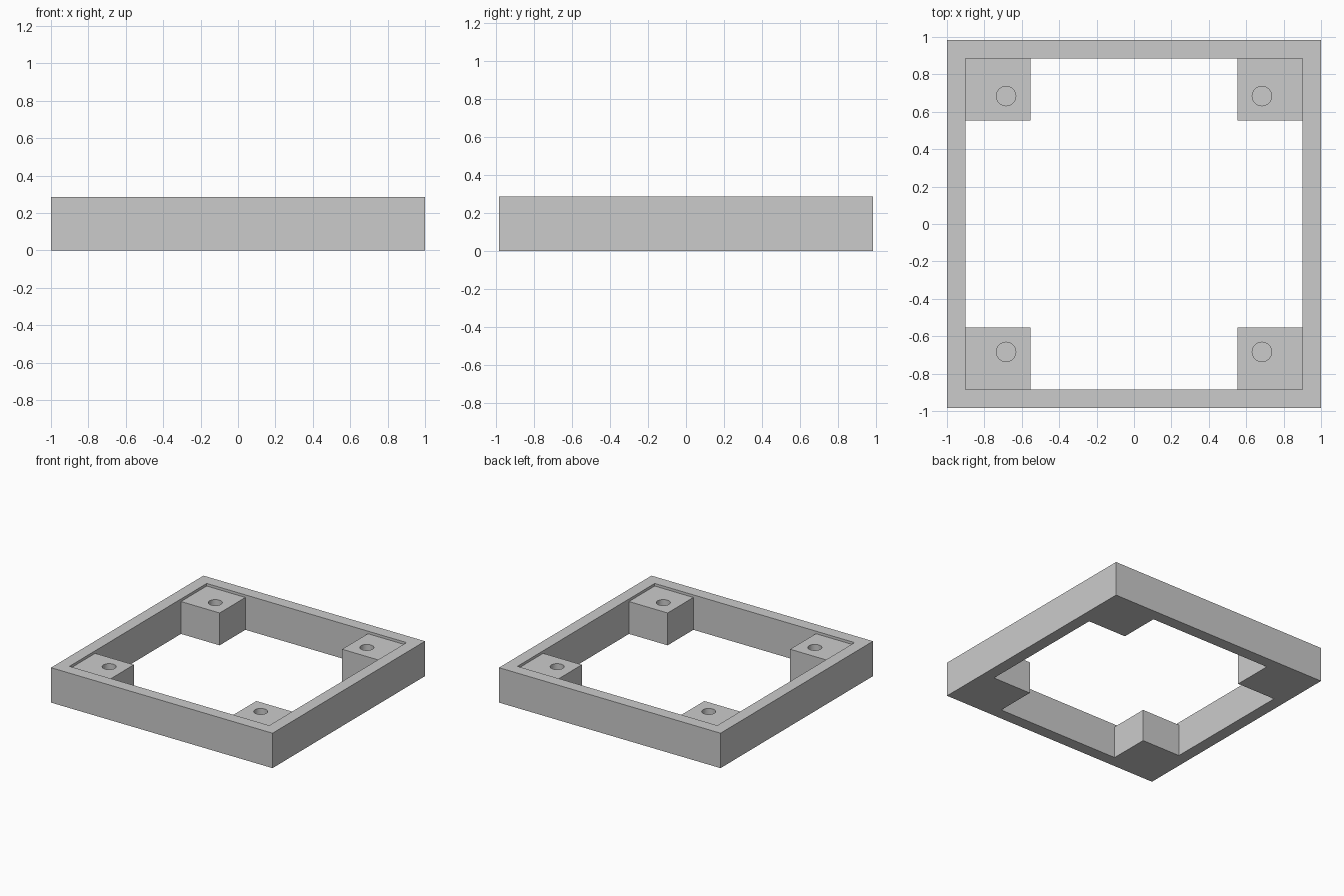
import bpy
import bmesh
import math

cube = bpy.data.objects.get("Cube")
if cube:
    bpy.data.objects.remove(cube, do_unlink=True)

HEIGHT = 0.285
POST_TOP = 0.264
HOLE_FLOOR = 0.07
OUTER_X, OUTER_Y = 1.0, 0.983
INNER_X, INNER_Y = 0.902, 0.885
POST_EDGE = 0.553
HOLE_POS, HOLE_RADIUS = 0.684, 0.052

grey = bpy.data.materials.new("plain grey")
grey.use_nodes = True
colour = (0.6, 0.6, 0.6, 1)
grey.diffuse_color = colour
grey.node_tree.nodes["Principled BSDF"].inputs["Base Color"].default_value = colour


def rectangle(x0, x1, y0, y1):
    return [(x0, y0), (x1, y0), (x1, y1), (x0, y1)]


def circle(cx, cy, radius, sides=32):
    turns = [math.tau * i / sides for i in range(sides)]
    return [(cx + radius * math.cos(a), cy + radius * math.sin(a)) for a in turns]


def hollow_prism(name, outer, inner, top, floor):
    """Prism with a hole in its top; a floor of zero makes the hole go through."""
    bm = bmesh.new()

    def ring(points, z):
        return [bm.verts.new((x, y, z)) for x, y in points]

    def walls(low, high):
        for i in range(len(low)):
            j = (i + 1) % len(low)
            bm.faces.new((low[i], low[j], high[j], high[i]))

    def cap(*rings):
        edges = [bm.edges.get((r[i - 1], r[i])) for r in rings for i in range(len(r))]
        bmesh.ops.triangle_fill(bm, edges=edges, use_beauty=True)

    outer_low, outer_high = ring(outer, 0), ring(outer, top)
    inner_low, inner_high = ring(inner, floor), ring(inner, top)
    walls(outer_low, outer_high)
    walls(inner_low, inner_high)
    cap(outer_high, inner_high)
    if floor > 0:
        bm.faces.new(outer_low)
        bm.faces.new(inner_low)
    else:
        cap(outer_low, inner_low)
    bmesh.ops.recalc_face_normals(bm, faces=bm.faces)
    bmesh.ops.dissolve_limit(bm, angle_limit=0.01, verts=bm.verts, edges=bm.edges)

    mesh = bpy.data.meshes.new(name)
    bm.to_mesh(mesh)
    bm.free()
    mesh.materials.append(grey)
    obj = bpy.data.objects.new(name, mesh)
    bpy.context.collection.objects.link(obj)
    bpy.ops.object.select_all(action="DESELECT")
    obj.select_set(True)
    bpy.context.view_layer.objects.active = obj
    bpy.ops.object.shade_smooth_by_angle(angle=math.radians(30))
    return obj


# Rectangular outer wall
hollow_prism("frame",
             rectangle(-OUTER_X, OUTER_X, -OUTER_Y, OUTER_Y),
             rectangle(-INNER_X, INNER_X, -INNER_Y, INNER_Y),
             HEIGHT, 0)

# Corner posts with blind screw holes, set just below the rim
for side, sx in (("left", 1), ("right", -1)):
    for end, sy in (("front", -1), ("back", 1)):
        xs = sorted((sx * POST_EDGE, sx * INNER_X))
        ys = sorted((sy * POST_EDGE, sy * INNER_Y))
        hollow_prism(f"{end}_{side}_post",
                     rectangle(*xs, *ys),
                     circle(sx * HOLE_POS, sy * HOLE_POS, HOLE_RADIUS),
                     POST_TOP, HOLE_FLOOR)
